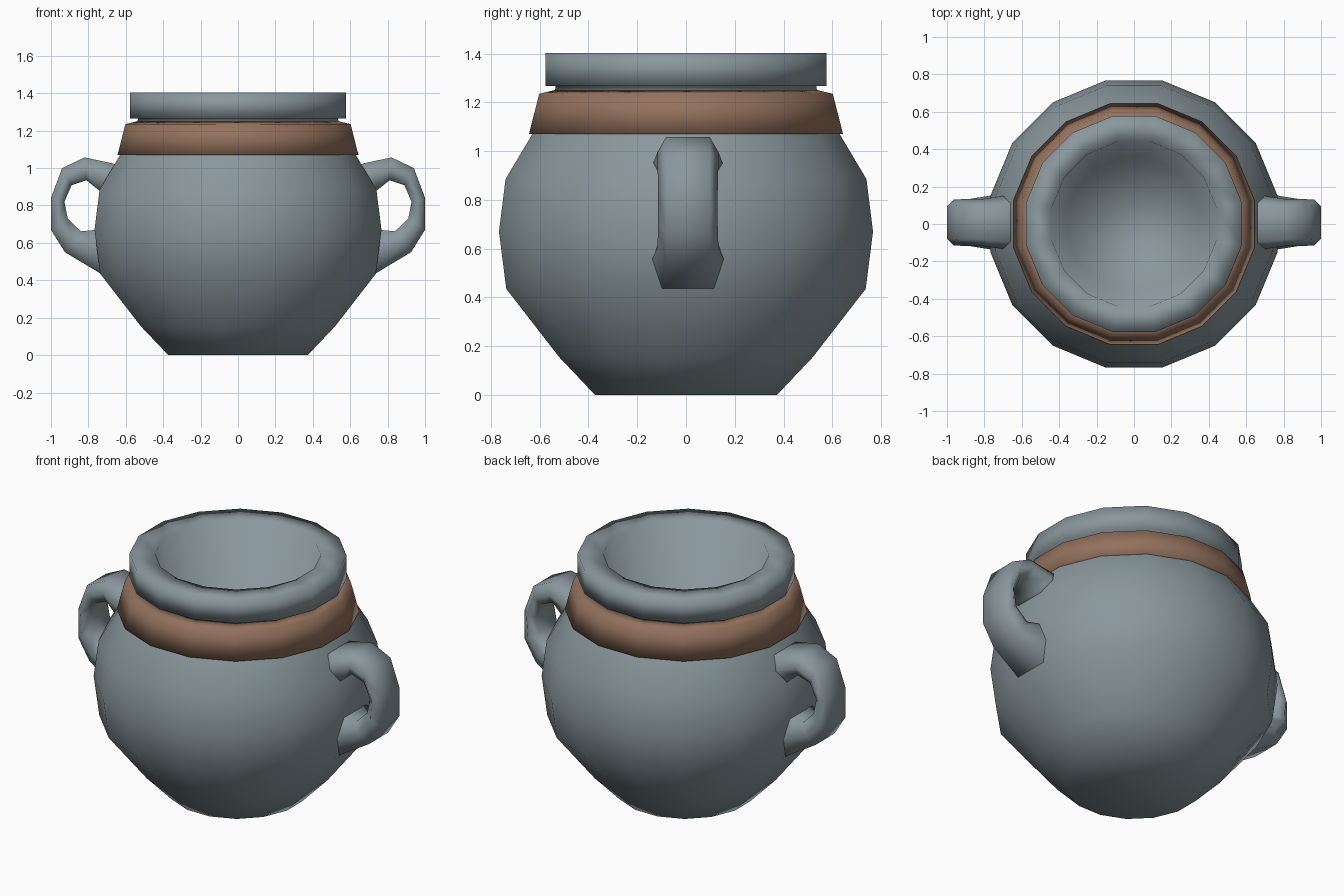
import bpy, bmesh, math

if "Cube" in bpy.data.objects:
    bpy.data.objects.remove(bpy.data.objects["Cube"])

SIDES = 16


def material(name, rgb):
    m = bpy.data.materials.new(name)
    m.diffuse_color = (*rgb, 1)
    m.use_nodes = True
    m.node_tree.nodes["Principled BSDF"].inputs["Base Color"].default_value = m.diffuse_color
    return m


grey = material("blue grey glaze", (0.25, 0.31, 0.335))
brown = material("brown clay", (0.29, 0.165, 0.108))


def finish(bm, name, mat):
    bmesh.ops.recalc_face_normals(bm, faces=bm.faces)
    for f in bm.faces:
        f.smooth = True
    me = bpy.data.meshes.new(name)
    bm.to_mesh(me)
    bm.free()
    me.materials.append(mat)
    ob = bpy.data.objects.new(name, me)
    bpy.context.collection.objects.link(ob)
    return ob


def bridge(bm, a, b):
    n = len(a)
    for i in range(n):
        j = (i + 1) % n
        bm.faces.new((a[i], a[j], b[j], b[i]))


def lathe(name, profile, mat, cap_start=False, cap_end=False, closed=False):
    """Spin a profile of (flat-to-centre distance, height) with flats facing x and y."""
    bm = bmesh.new()
    rings = []
    for d, z in profile:
        r = d / math.cos(math.pi / SIDES)
        rings.append([bm.verts.new((r * math.cos((i + 0.5) * math.tau / SIDES),
                                    r * math.sin((i + 0.5) * math.tau / SIDES), z))
                      for i in range(SIDES)])
    for a, b in zip(rings, rings[1:]):
        bridge(bm, a, b)
    if closed:
        bridge(bm, rings[-1], rings[0])
    if cap_start:
        bm.faces.new(rings[0])
    if cap_end:
        bm.faces.new(rings[-1])
    return finish(bm, name, mat)


# Pot: outer belly, neck, rim, then the inside wall and floor
lathe("pot_body", [(0.373, 0), (0.52, 0.155), (0.737, 0.435), (0.767, 0.67),
                   (0.74, 0.885), (0.63, 1.07), (0.54, 1.22), (0.535, 1.266),
                   (0.577, 1.266), (0.577, 1.403), (0.44, 1.403), (0.355, 0.8)],
      grey, cap_start=True, cap_end=True)

# Brown band around the shoulder
lathe("shoulder_band", [(0.60, 1.07), (0.644, 1.07), (0.602, 1.235), (0.53, 1.252)],
      brown, closed=True)

# Handles: (outer x, outer z, inner x, inner z, half width) along the loop
LOOP = [(0.60, 1.00, 0.68, 0.84, 0.15),
        (0.67, 1.025, 0.755, 0.89, 0.14),
        (0.82, 1.057, 0.81, 0.935, 0.125),
        (0.94, 1.0, 0.89, 0.908, 0.125),
        (1.0, 0.84, 0.928, 0.82, 0.122),
        (1.0, 0.67, 0.91, 0.73, 0.122),
        (0.925, 0.55, 0.84, 0.662, 0.125),
        (0.737, 0.437, 0.75, 0.67, 0.148),
        (0.66, 0.42, 0.66, 0.67, 0.148)]


def handle(name, side):
    bm = bmesh.new()
    rings = []
    for ox, oz, ix, iz, w in LOOP:
        section = [(0, 0.72 * w), (0.5, w), (1, 0.72 * w),
                   (1, -0.72 * w), (0.5, -w), (0, -0.72 * w)]
        rings.append([bm.verts.new((side * (ox + (ix - ox) * t), y + 0.008,
                                    oz + (iz - oz) * t)) for t, y in section])
    for a, b in zip(rings, rings[1:]):
        bridge(bm, a, b)
    bm.faces.new(rings[0])
    bm.faces.new(rings[-1])
    finish(bm, name, grey)


handle("right_handle", 1)
handle("left_handle", -1)
